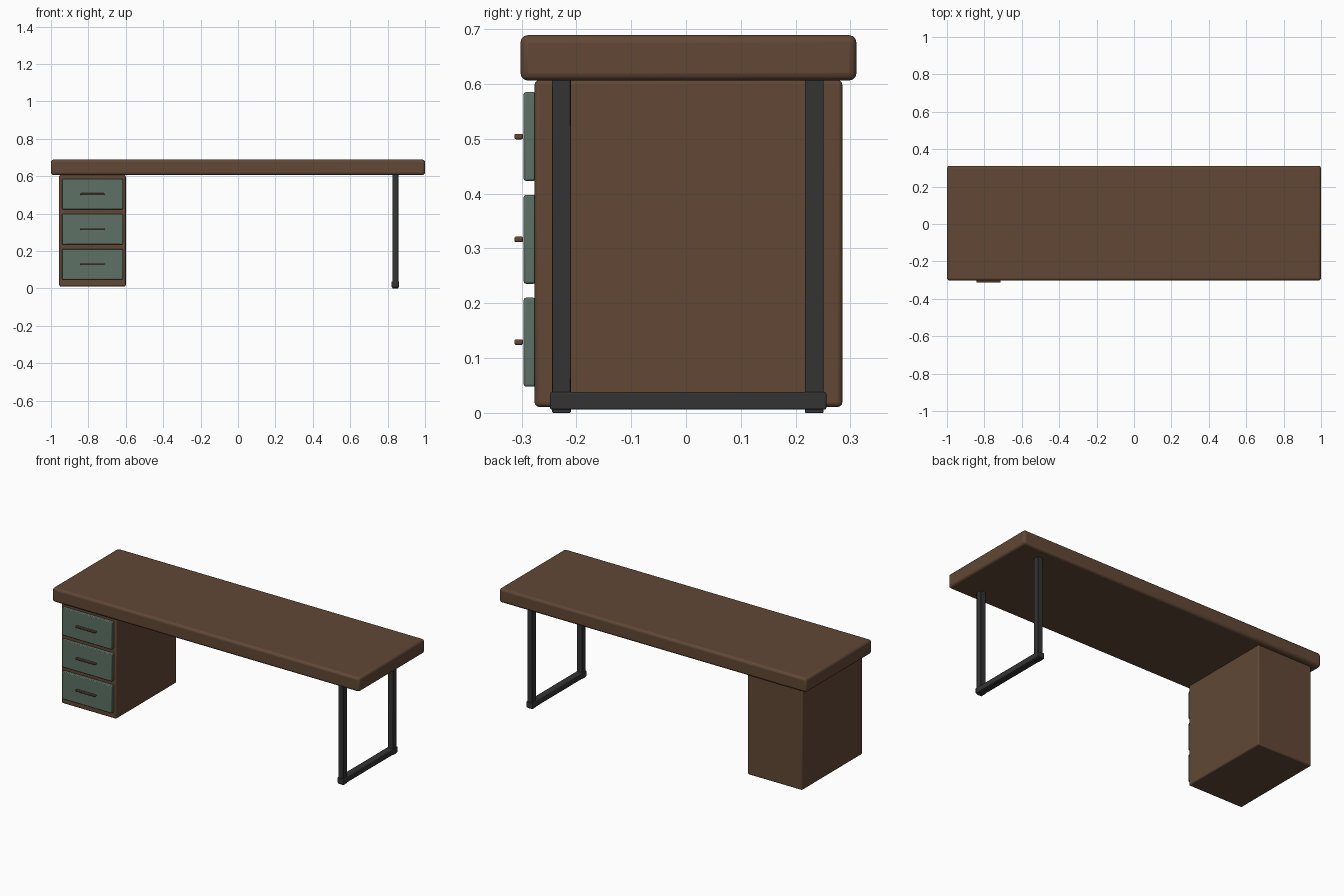
import bpy

cube = bpy.data.objects.get("Cube")
if cube:
    bpy.data.objects.remove(cube, do_unlink=True)


def make_material(name, rgb):
    mat = bpy.data.materials.new(name)
    mat.use_nodes = True
    color = (*rgb, 1.0)
    mat.diffuse_color = color
    mat.node_tree.nodes["Principled BSDF"].inputs["Base Color"].default_value = color
    return mat


wood = make_material("brown_wood", (0.12, 0.064, 0.036))
green = make_material("sage_green", (0.11, 0.165, 0.13))
metal = make_material("dark_metal", (0.034, 0.034, 0.035))


def box(name, x, y, z, mat, bevel=0.004, segments=2):
    """Bevelled box spanning the given (low, high) ranges."""
    spans = (x, y, z)
    bpy.ops.mesh.primitive_cube_add(size=1, location=[(a + b) / 2 for a, b in spans])
    obj = bpy.context.object
    obj.name = name
    obj.scale = [b - a for a, b in spans]
    bpy.ops.object.transform_apply(location=False, rotation=False, scale=True)
    obj.data.materials.append(mat)
    mod = obj.modifiers.new("Rounded edges", "BEVEL")
    mod.width = bevel
    mod.segments = segments
    bpy.ops.object.shade_smooth_by_angle()
    return obj


# Tabletop
box("tabletop", (-1, 1), (-0.302, 0.311), (0.606, 0.689), wood, 0.014, 3)

# Drawer cabinet
box("cabinet", (-0.956, -0.6), (-0.276, 0.285), (0.011, 0.607), wood, 0.008, 3)

# Drawer fronts with bar handles
for i, name in enumerate(("lower", "middle", "upper")):
    z = 0.129 + i * 0.1875
    box(name + "_drawer", (-0.94, -0.615), (-0.296, -0.274),
        (z - 0.081, z + 0.081), green, 0.004)
    box(name + "_handle", (-0.842, -0.713), (-0.313, -0.297),
        (z - 0.005, z + 0.005), wood, 0.003)

# Metal leg frame: two posts joined by a floor bar
for name, y in (("front_leg", -0.227), ("back_leg", 0.234)):
    box(name, (0.825, 0.857), (y - 0.017, y + 0.017), (0, 0.608), metal, 0.002)
box("floor_bar", (0.82, 0.861), (-0.248, 0.256), (0.006, 0.038), metal, 0.003)
